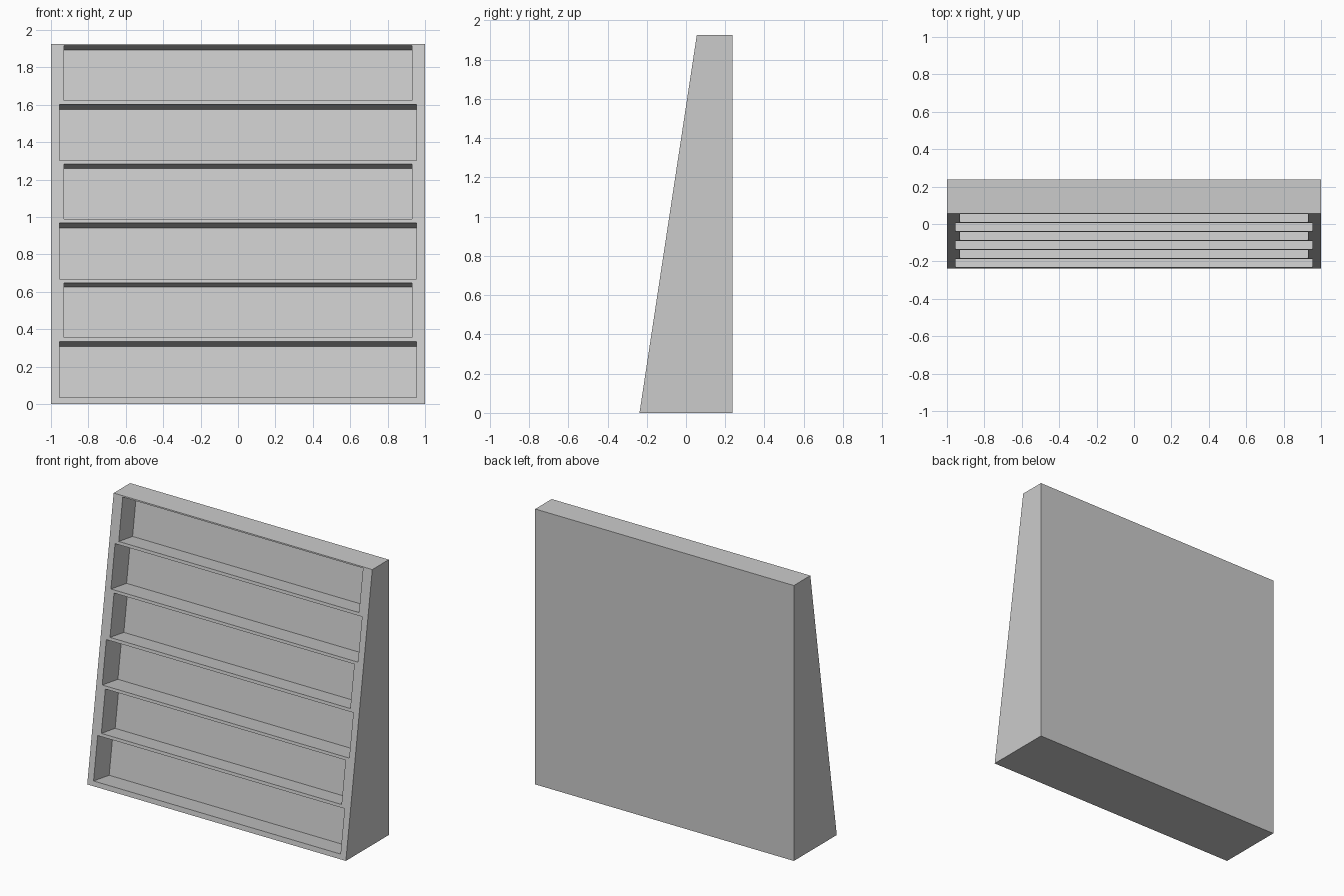
import bpy, bmesh
from mathutils import Vector

if "Cube" in bpy.data.objects:
    bpy.data.objects.remove(bpy.data.objects["Cube"])

HEIGHT, BACK, FRONT, TOP_FRONT = 1.925, 0.237, -0.237, 0.055


def front_y(z):
    return FRONT + (TOP_FRONT - FRONT) * z / HEIGHT


def prism(bm, profile, half_width):
    """Extrude a closed (y, z) profile symmetrically along x."""
    face = bm.faces.new([bm.verts.new((-half_width, y, z)) for y, z in profile])
    ext = bmesh.ops.extrude_face_region(bm, geom=[face])
    moved = [v for v in ext["geom"] if isinstance(v, bmesh.types.BMVert)]
    bmesh.ops.translate(bm, verts=moved, vec=(2 * half_width, 0, 0))


def make_object(name, bm):
    bmesh.ops.recalc_face_normals(bm, faces=bm.faces)
    mesh = bpy.data.meshes.new(name)
    bm.to_mesh(mesh)
    bm.free()
    obj = bpy.data.objects.new(name, mesh)
    bpy.context.collection.objects.link(obj)
    return obj


# Wedge-shaped cabinet with a leaning front
bm = bmesh.new()
prism(bm, [(FRONT, 0), (BACK, 0), (BACK, HEIGHT), (TOP_FRONT, HEIGHT)], 1.0)
rack = make_object("display_rack", bm)

# Shelf recesses, cut square to the leaning front; wide and narrow alternate
slope = Vector((TOP_FRONT - FRONT, HEIGHT)).normalized()
inward = Vector((slope.y, -slope.x))
bm = bmesh.new()
for pair in range(3):
    base = pair * 0.634
    for low, high, half_width, depth in ((0.034, 0.334, 0.955, 0.175),
                                         (0.355, 0.648, 0.929, 0.155)):
        lo = Vector((front_y(base + low), base + low))
        hi = Vector((front_y(base + high), base + high))
        prism(bm, [lo - inward * 0.05, lo + inward * depth,
                   hi + inward * depth, hi - inward * 0.05], half_width)
cutter = make_object("recess_cutter", bm)
cutter.hide_render = True

# Carve the recesses and discard the cutter
mod = rack.modifiers.new("recesses", 'BOOLEAN')
mod.operation = 'DIFFERENCE'
mod.solver = 'EXACT'
mod.object = cutter
bpy.context.view_layer.objects.active = rack
bpy.ops.object.modifier_apply(modifier=mod.name)
bpy.data.objects.remove(cutter)
